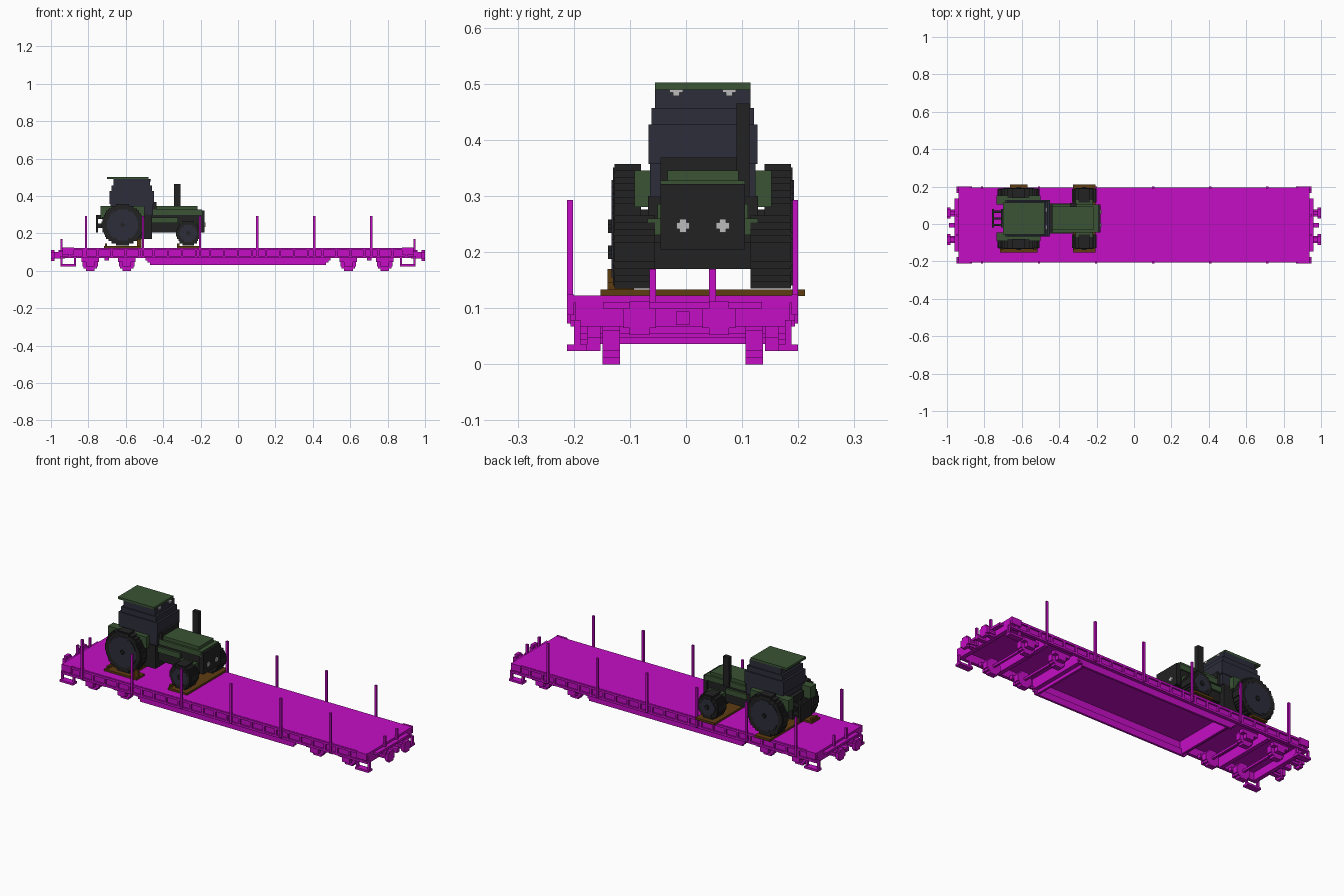
import bpy, bmesh, math

default_cube = bpy.data.objects.get("Cube")
if default_cube:
    bpy.data.objects.remove(default_cube, do_unlink=True)


def material(name, red, green, blue):
    paint = bpy.data.materials.new(name)
    paint.use_nodes = True
    paint.diffuse_color = (red, green, blue, 1)
    shader = paint.node_tree.nodes["Principled BSDF"]
    shader.inputs["Base Color"].default_value = paint.diffuse_color
    return paint


magenta = material("wagon magenta", 0.56, 0.004, 0.56)
green = material("tractor green", 0.042, 0.088, 0.035)
dark_blue = material("dark blue glass", 0.026, 0.026, 0.043)
black = material("black", 0.016, 0.016, 0.016)
brown = material("wood brown", 0.11, 0.045, 0.006)
grey = material("lamp grey", 0.5, 0.5, 0.5)


def build(name, paint, boxes):
    """Make one object from boxes, each an x, a y and a z interval."""
    mesh_builder = bmesh.new()
    for intervals in boxes:
        corners = bmesh.ops.create_cube(mesh_builder, size=2)["verts"]
        for corner in corners:
            corner.co = [max(ends) if sign > 0 else min(ends)
                         for sign, ends in zip(corner.co, intervals)]
    mesh = bpy.data.meshes.new(name)
    mesh_builder.to_mesh(mesh)
    mesh_builder.free()
    mesh.materials.append(paint)
    bpy.context.collection.objects.link(bpy.data.objects.new(name, mesh))


def around(centre, half):
    return (centre - half, centre + half)


def up(bottom, height):
    return (bottom, bottom + height)


def down(top, depth):
    return (top - depth, top)


def both_sides(centre, inner, outer):
    """Mirrored pair of intervals about a centre line."""
    return [(centre + side * inner, centre + side * outer) for side in (-1, 1)]


def stepped_disc(centre, height, radius):
    """Rows of blocks that fill a circle."""
    count = max(3, round(2 * radius / block))
    row = 2 * radius / count
    for index in range(count):
        level = row * (index + 0.5) - radius
        reach = math.sqrt(radius ** 2 - level ** 2)
        half = max(thin, round(reach / thin) * thin)
        yield around(centre, half), around(height + level, row / 2)


def disc_across(centre, height, radius, width):
    return [(along, width, rise) for along, rise in stepped_disc(centre, height, radius)]


def disc_along(centre, height, radius, length):
    return [(length, across, rise) for across, rise in stepped_disc(centre, height, radius)]


# Shared measures: block size, wagon deck and centre lines
block = 0.0118
thin = block / 2
deck = 0.123
sill = 0.067
half_length = 0.937
half_width = 0.194
wagon = -thin
tractor = 0.03

# Deck and open frame
full_length = around(0, half_length)
full_width = around(wagon, half_width)
inside = around(wagon, half_width - block)
build("deck", magenta, [(full_length, full_width, down(deck, block))])
build("side_sills", magenta, [
    (full_length, side, (sill, deck - thin))
    for side in both_sides(wagon, half_width - block, half_width - thin / 2)])
build("end_sills", magenta, [
    (end, inside, (sill, deck - thin))
    for end in both_sides(0, half_length - 2 * block, half_length)])
build("cross_beams", magenta, [
    (end, inside, (sill - block, deck - block))
    for place in (0.46, 0.69) for end in both_sides(0, place, place + 2 * block)])

# Deep middle sill with stepped ends
belly_bottom = sill - 2.5 * block
belly_length = 0.495
build("belly_sills", magenta, [
    (around(0, belly_length - step * block), side, down(sill - step * block, block))
    for side in both_sides(wagon, half_width - 2 * block, half_width - block)
    for step in range(3)])
build("belly_ends", magenta, [
    (end, inside, (belly_bottom, deck - block))
    for end in both_sides(0, belly_length - 4 * block, belly_length - 3 * block)])

# Edge rails and ribs
edges = both_sides(wagon, half_width - thin, half_width + thin)
build("edge_rails", magenta, [
    (full_length, edge, up(bottom, block))
    for edge in edges for bottom in (sill, deck - block - thin / 4)])
build("side_ribs", magenta, [
    (around(0.075 * index, thin), edge, (sill, deck - thin / 2))
    for edge in edges for index in range(-12, 13)])
build("corner_rails", magenta, [
    (end, side, (deck - 3 * block, deck + thin / 4))
    for end in both_sides(0, half_length - 5 * block, half_length)
    for side in both_sides(wagon, half_width, half_width + block)])

# Stakes
build("side_stakes", magenta, [
    (around(0.305 * index - 0.05, thin), side, (sill + thin, 0.293))
    for index in (-2.5, -1.5, -0.5, 0.5, 1.5, 2.5)
    for side in both_sides(wagon, half_width + thin / 4, half_width + block)])
build("end_stakes", magenta, [
    (end, side, (sill + thin, deck + 4 * block))
    for end in both_sides(0, half_length, half_length + block)
    for side in both_sides(wagon, 4 * block, 5 * block)])

# Wagon wheels, axles and axle boxes
axle_places = (-0.79, -0.595, 0.59, 0.785)
wheel_radius = 0.042
wheel_sides = both_sides(wagon, 0.112, 0.143)
build("wagon_axles", magenta, [
    (around(place, thin), around(wagon, half_width - 4 * block), around(wheel_radius, thin))
    for place in axle_places])
build("wagon_wheels", magenta, [
    row for place in axle_places for side in wheel_sides
    for row in disc_across(place, wheel_radius, wheel_radius, side)])
build("axle_boxes", magenta, [
    (around(place, half), side, (bottom, sill))
    for place in axle_places
    for side in both_sides(wagon, half_width - 4 * block, half_width - 2 * block)
    for half, bottom in ((2 * block, 2 * block), (4 * block, 4 * block))])

# Buffers and couplers
coupler_height = 0.082
heads = both_sides(0, 1 - 1.5 * block, 1)
shanks = both_sides(0, half_length - block, 1 - block)
build("buffers", magenta, [
    row for centre in around(wagon - thin, 6 * block)
    for lengths, radius in ((heads, 2.5 * block), (shanks, 1.5 * block))
    for length in lengths
    for row in disc_along(centre, coupler_height, radius, length)])
build("couplers", magenta, [
    (length, around(wagon, block), around(coupler_height, block)) for length in shanks])
build("end_beams", magenta, [
    (end, around(wagon, 12 * block), down(deck - block, block))
    for end in both_sides(0, half_length, half_length + 2 * block)])

# Corner steps
step_back, step_front = half_length - 6 * block, half_length + block
build("corner_steps", magenta, [
    (end, side, up(2 * block, block))
    for end in both_sides(0, step_back, step_front)
    for side in both_sides(wagon, half_width - 2 * block, half_width + block)])
build("step_hangers", magenta, [
    (end, side, (2 * block, sill + block))
    for start in (step_back, step_front - block)
    for end in both_sides(0, start, start + block)
    for side in both_sides(wagon, half_width - block, half_width)])

# Timber under the tractor
rear_axle, front_axle = -0.617, -0.266
plank_width = around(tractor, 0.182)
near_edge = plank_width[0]
plank_rise = up(deck - thin / 4, block)
build("planks", brown, [
    (around(rear_axle, 4 * block), plank_width, plank_rise),
    (around(front_axle, 5 * block), plank_width, plank_rise),
    (around(rear_axle, 8.5 * block), up(near_edge, 6 * block), plank_rise)])
build("wheel_chocks", brown, [
    (up(rear_axle + 6.5 * block, 2 * block), up(near_edge + block, block), up(deck, 4 * block)),
    (down(rear_axle - 7 * block, block), up(near_edge + block, 4 * block), up(deck, 2 * block)),
    (down(front_axle - 4 * block, block), up(near_edge + block, 4 * block), up(deck, 2 * block))])

# Tractor wheels
tyre_outer = 0.157
for name, place, radius, rim, inner in (
        ("rear", rear_axle, 0.111, 0.083, 0.11), ("front", front_axle, 0.065, 0.045, 0.085)):
    height = deck + block + radius
    for label, paint, size, bulge in (
            ("tyres", black, radius, 0), ("tyre_walls", black, radius - thin, thin / 2),
            ("rims", dark_blue, rim, thin), ("hubs", black, block, block)):
        build(name + "_" + label, paint, [
            row for side in both_sides(tractor, inner, tyre_outer + bulge)
            for row in disc_across(place, height, size, side)])

# Tractor chassis, axles and rear hitch
nose, tail, cab_front = -0.18, -0.7, -0.46
axle_bottom = deck + 4 * block
chassis_bottom = 0.205
middle = around(tractor, 0.05)
build("chassis", black, [((tail, nose), middle, up(chassis_bottom, 7 * block))])
build("tractor_axles", black, [
    (around(rear_axle, 4 * block), around(tractor, 0.115), up(chassis_bottom, 6 * block)),
    (around(front_axle, 2 * block), around(tractor, 0.1), up(axle_bottom, 4 * block))])
build("cab_steps", black, [
    ((cab_front - 8 * block, cab_front), around(tractor, 0.098), up(axle_bottom, 11 * block))])
build("hitch_arms", black, [
    (down(tail, 4 * block), around(tractor + shift * block, thin), up(rise, 2 * block))
    for shift in (-3, 0, 3) for rise in (chassis_bottom + 2 * block, chassis_bottom + 6 * block)])
build("hitch_frame", black, [
    (down(tail - 4 * block, block), middle, up(chassis_bottom, 8 * block)),
    (around(tail, block), middle, (chassis_bottom, 0.33))])

# Hood with stepped top, dark engine flanks and grille
hood_top = 0.345
hood_half = 0.075
hood_bottom = hood_top - 4 * block
build("hood", green, [
    ((cab_front, nose - block), around(tractor, hood_half), (hood_bottom, hood_top - 1.5 * block)),
    ((cab_front, nose - 3 * block), around(tractor, hood_half - block), (hood_bottom, hood_top)),
    ((cab_front, nose - 12 * block), around(tractor, hood_half + thin),
     down(hood_bottom - block, 2.5 * block))])
build("engine", black, [
    ((cab_front, nose - block), around(tractor, hood_half - thin), (chassis_bottom, hood_bottom))])
build("grille", black, [
    (down(nose, 2 * block), around(tractor, hood_half), (chassis_bottom, hood_top - 2 * block))])
build("dashboard", black, [
    (around(cab_front, 2 * block), around(tractor, hood_half), (hood_bottom, hood_top + 2 * block))])

# Fenders
build("front_fenders", green, [
    (around(front_axle, 4 * block), side, up(0.23, 2.5 * block))
    for side in both_sides(tractor, hood_half - thin, hood_half + 2 * block)])
build("rear_fenders", green, [
    (around(rear_axle, 10 * block), side, down(hood_top, 5.5 * block))
    for side in both_sides(tractor, hood_half, hood_half + 4 * block)])

# Cab and roof
glass_top = 0.49
cab_back = tail + block
cab_waist = 0.427
cab_half = 0.097
build("cab", dark_blue, [
    ((cab_back + inset * block, cab_front + block - inset * block),
     around(tractor, cab_half - inset * thin), (bottom, top))
    for inset, bottom, top in ((0, hood_top + block, cab_waist), (0.5, hood_bottom, hood_top + block),
                               (1, cab_waist, cab_waist + 2.5 * block), (2, cab_waist, glass_top))])
roof_front = -0.478
build("roof", green, [((tail, roof_front), around(tractor, cab_half - block), up(glass_top, block))])

# Exhaust
build("exhaust", black, [
    (around(-0.325, 1.5 * block), up(0.09, 2 * block), (hood_bottom, 0.465))])

# Lamps
cross_shape = ((block, thin), (thin, block))
build("headlamps", grey, [
    (around(nose, thin), around(centre, wide), around(0.247, tall))
    for centre in around(tractor, 3 * block) for wide, tall in cross_shape])
build("roof_lamps", grey, [
    (up(roof_front, block), around(centre, wide), down(glass_top, tall))
    for centre in around(tractor, 4 * block) for wide, tall in cross_shape])
